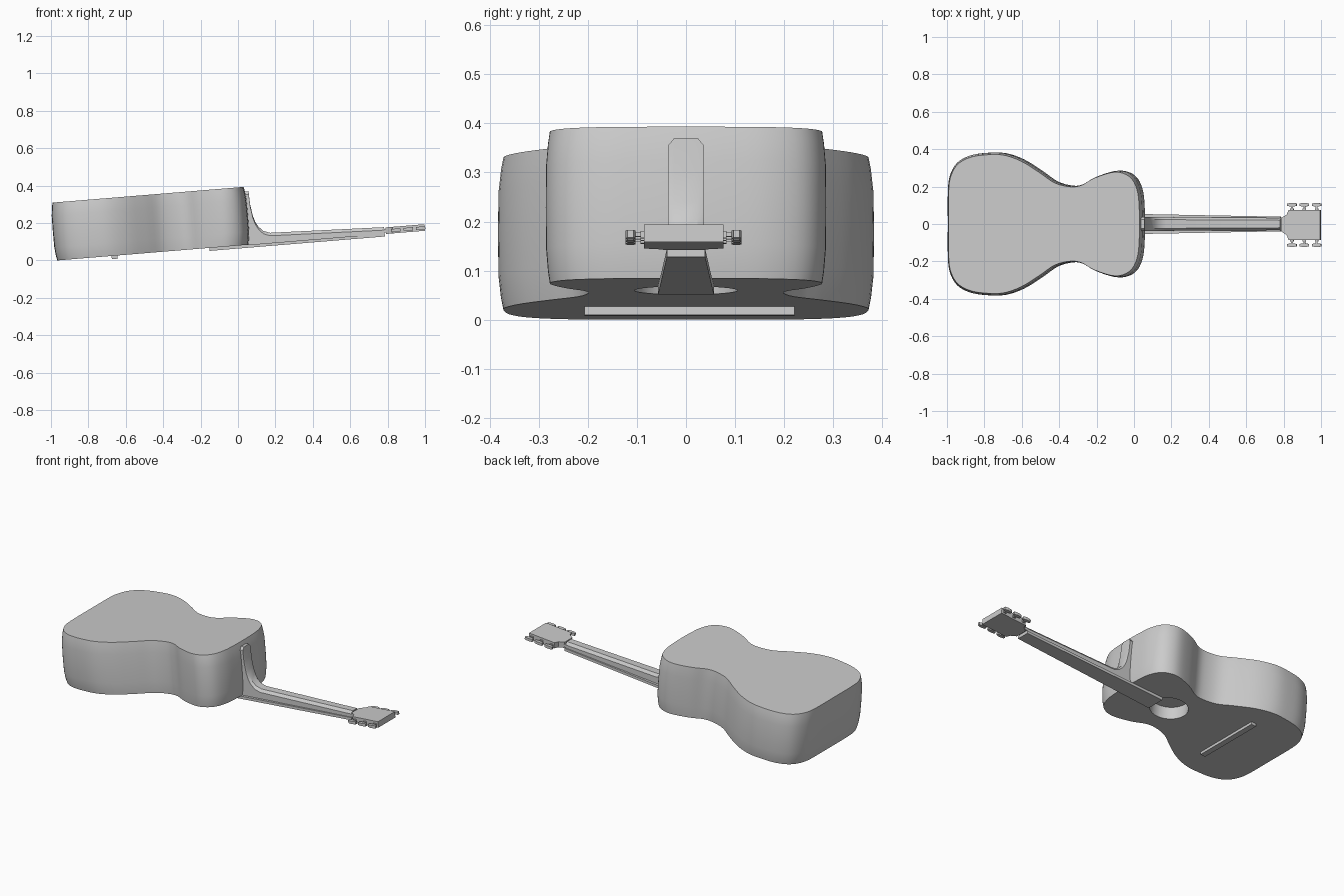
import bpy, bmesh, math
from mathutils import Matrix, Vector

if "Cube" in bpy.data.objects:
    bpy.data.objects.remove(bpy.data.objects["Cube"])

# The instrument lies face down; parts are laid out flat (x along, z depth) then tilted
TILT = Matrix.Translation((-0.97, 0, 0)) @ Matrix.Rotation(-math.radians(4.7), 4, 'Y')
grey = bpy.data.materials.new("plain grey")
grey.diffuse_color = (0.6, 0.6, 0.6, 1)
grey.use_nodes = True
grey.node_tree.nodes["Principled BSDF"].inputs["Base Color"].default_value = grey.diffuse_color


def loft(name, rings, smooth=None):
    """Skin a list of equal-length point rings and cap both ends."""
    bm = bmesh.new()
    loops = [[bm.verts.new(p) for p in ring] for ring in rings]
    n = len(loops[0])
    for a, b in zip(loops, loops[1:]):
        for i in range(n):
            j = (i + 1) % n
            bm.faces.new((a[i], a[j], b[j], b[i]))
    bm.faces.new(loops[0][::-1])
    bm.faces.new(loops[-1])
    bmesh.ops.recalc_face_normals(bm, faces=bm.faces)
    bm.transform(TILT)
    me = bpy.data.meshes.new(name)
    bm.to_mesh(me)
    bm.free()
    me.materials.append(grey)
    ob = bpy.data.objects.new(name, me)
    bpy.context.collection.objects.link(ob)
    if smooth:
        shade(ob, smooth)
    return ob


def shade(ob, angle):
    bpy.ops.object.select_all(action='DESELECT')
    ob.select_set(True)
    bpy.context.view_layer.objects.active = ob
    bpy.ops.object.shade_smooth_by_angle(angle=math.radians(angle))


def prism(name, outline, z0, z1):
    return loft(name, [[(x, y, z) for x, y in outline] for z in (z0, z1)])


def box(name, x0, x1, y0, y1, z0, z1):
    return prism(name, [(x0, y0), (x1, y0), (x1, y1), (x0, y1)], z0, z1)


def circle(cx, r, n):
    return [(cx + r * math.cos(2 * math.pi * i / n), r * math.sin(2 * math.pi * i / n))
            for i in range(n)]


def spline(pts, steps):
    """Catmull-Rom curve through an open list of points."""
    p = [Vector(q) for q in [pts[0]] + pts + [pts[-1]]]
    out = []
    for a, b, c, d in zip(p, p[1:], p[2:], p[3:]):
        for k in range(steps):
            t = k / steps
            out.append(0.5 * (2 * b + (c - a) * t + (2 * a - 5 * b + 4 * c - d) * t * t
                              + (3 * b - a - 3 * c + d) * t ** 3))
    return out + [p[-1]]


# Body: half outline mirrored, sides slightly barrelled
half = [(-0.007, 0.0), (-0.006, 0.19), (0.008, 0.27), (0.045, 0.33), (0.11, 0.366),
        (0.19, 0.38), (0.29, 0.38), (0.39, 0.346), (0.49, 0.284), (0.575, 0.226),
        (0.66, 0.205), (0.72, 0.213), (0.79, 0.252), (0.89, 0.284), (0.955, 0.277),
        (1.003, 0.24), (1.03, 0.17), (1.038, 0.08), (1.04, 0.0)]
side = spline(half, 4)
outline = side + [Vector((p.x, -p.y)) for p in side[-2:0:-1]]


def body_ring(z, inset):
    sx, sy = 1 - inset / 0.52, 1 - inset / 0.38
    return [((p.x - 0.517) * sx + 0.517, p.y * sy, z) for p in outline]


body = loft("body", [body_ring(z, d) for z, d in
                     ((0, 0.011), (0.025, 0.006), (0.07, 0.001), (0.155, 0),
                      (0.24, 0.001), (0.285, 0.006), (0.31, 0.011))])

# Round sound hole recessed into the face
cutter = prism("sound_hole_cutter", circle(0.726, 0.105, 40), -0.05, 0.075)
cut = body.modifiers.new("sound hole", 'BOOLEAN')
cut.operation, cut.solver, cut.object = 'DIFFERENCE', 'EXACT', cutter
bpy.context.view_layer.objects.active = body
bpy.ops.object.modifier_apply(modifier=cut.name)
bpy.data.objects.remove(cutter)
shade(body, 35)

# Bridge on the face
box("bridge", 0.295, 0.327, -0.207, 0.221, -0.017, 0.004)

# Fingerboard tapering toward the head
prism("fingerboard", [(0.82, -0.057), (1.76, -0.039), (1.76, 0.039), (0.82, 0.057)],
      -0.016, 0.0)

# Neck with a curved heel: chamfered sections along its length
sections = [(1.02, 0.285), (1.053, 0.285), (1.056, 0.214), (1.065, 0.153), (1.076, 0.118),
            (1.091, 0.091), (1.115, 0.067), (1.15, 0.054), (1.76, 0.034)]
rings = []
for x, h in sections:
    b = 0.037 - 0.004 * (x - 1.02) / 0.74
    c = b - 0.013
    ch = 0.016
    rings.append([(x, -b, 0), (x, b, 0), (x, b, h - ch), (x, c, h), (x, -c, h), (x, -b, h - ch)])
loft("neck_and_heel", rings, 25)

# Nut joining neck and head
box("nut", 1.755, 1.775, -0.035, 0.035, 0.004, 0.02)

# Head with sloped shoulders
prism("head", [(1.767, -0.041), (1.795, -0.06), (1.805, -0.086), (1.975, -0.086),
               (1.975, 0.076), (1.805, 0.076), (1.795, 0.05), (1.767, 0.033)], -0.003, 0.032)

# Three tuners on each edge of the head: shaft, collar and flat button
for s, label in ((1, "left"), (-1, "right")):
    for i in range(3):
        x = 1.822 + 0.066 * i

        def piece(part, hx, y0, y1, hz):
            a, b = sorted((s * y0 - 0.005, s * y1 - 0.005))
            box(f"tuner_{part}_{label}_{i + 1}", x - hx, x + hx, a, b, 0.013 - hz, 0.013 + hz)

        piece("shaft", 0.005, 0.078, 0.102, 0.004)
        piece("collar", 0.009, 0.08, 0.088, 0.007)
        c = -0.005 + s * 0.108
        prism(f"tuner_button_{label}_{i + 1}",
              [(x + dx, c + dy) for dx, dy in ((-0.025, -0.006), (-0.008, -0.01), (0.008, -0.01),
                                               (0.025, -0.006), (0.025, 0.006), (0.008, 0.01),
                                               (-0.008, 0.01), (-0.025, 0.006))], 0.005, 0.021)
